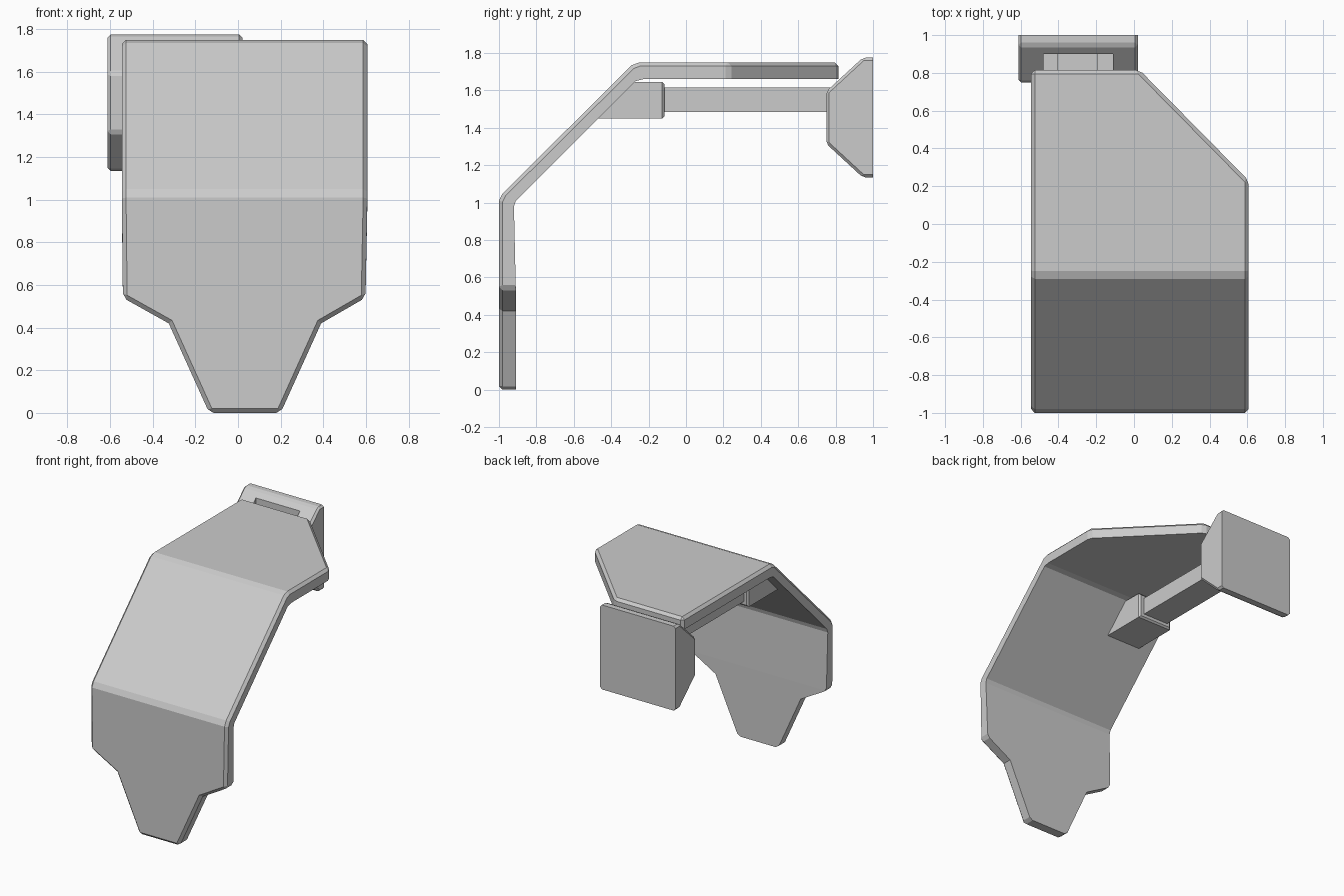
import bpy, bmesh

if "Cube" in bpy.data.objects:
    bpy.data.objects.remove(bpy.data.objects["Cube"])


def finish(name, bm):
    bmesh.ops.recalc_face_normals(bm, faces=bm.faces)
    mesh = bpy.data.meshes.new(name)
    bm.to_mesh(mesh)
    bm.free()
    obj = bpy.data.objects.new(name, mesh)
    bpy.context.collection.objects.link(obj)
    return obj


def prism(name, profile, x0, x1, bevel=0.0, keep=lambda e: True):
    """Extrude a (y, z) profile along x, bevelling the edges chosen by keep."""
    bm = bmesh.new()
    a = [bm.verts.new((x0, y, z)) for y, z in profile]
    b = [bm.verts.new((x1, y, z)) for y, z in profile]
    bm.faces.new(a)
    bm.faces.new(b[::-1])
    n = len(a)
    for i in range(n):
        j = (i + 1) % n
        bm.faces.new((a[i], b[i], b[j], a[j]))
    bmesh.ops.recalc_face_normals(bm, faces=bm.faces)
    if bevel:
        bmesh.ops.bevel(bm, geom=[e for e in bm.edges if keep(e)], offset=bevel,
                        segments=1, affect='EDGES', profile=0.5)
    return finish(name, bm)


def box(y0, y1, z0, z1):
    return [(y0, z0), (y1, z0), (y1, z1), (y0, z1)]


# Bent shell: outer y, z, inner y, z, left x, right x
rows = [
    (-1.0, 0.0, -0.91, 0.0, -0.135, 0.20),
    (-1.0, 0.42, -0.91, 0.42, -0.325, 0.39),
    (-1.0, 0.54, -0.91, 0.54, -0.54, 0.598),
    (-1.0, 1.01, -0.92, 0.98, -0.545, 0.607),
    (-0.98, 1.05, -0.91, 1.01, -0.545, 0.607),
    (-0.29, 1.735, -0.27, 1.65, -0.545, 0.607),
    (-0.25, 1.75, -0.23, 1.66, -0.545, 0.607),
    (0.23, 1.75, 0.23, 1.66, -0.545, 0.607),
    (0.815, 1.75, 0.815, 1.66, -0.545, 0.03),
]
bm = bmesh.new()
rings = [[bm.verts.new(p) for p in ((l, oy, oz), (r, oy, oz), (r, iy, iz), (l, iy, iz))]
         for oy, oz, iy, iz, l, r in rows]
for p, q in zip(rings, rings[1:]):
    for i in range(4):
        j = (i + 1) % 4
        bm.faces.new((p[i], p[j], q[j], q[i]))
bm.faces.new(rings[0])
bm.faces.new(rings[-1][::-1])
bmesh.ops.recalc_face_normals(bm, faces=bm.faces)

# Chamfer the outer rim and the outline corners
rim = []
for p, q in zip(rings, rings[1:]):
    rim += [bm.edges.get((p[0], q[0])), bm.edges.get((p[1], q[1]))]
for ring in (rings[0], rings[-1]):
    rim += [bm.edges.get((ring[a], ring[b])) for a, b in ((0, 1), (1, 2), (3, 0))]
for a, b in ((1, 2), (3, 0)):
    rim.append(bm.edges.get((rings[2][a], rings[2][b])))
rim.append(bm.edges.get((rings[7][1], rings[7][2])))
bmesh.ops.bevel(bm, geom=rim, offset=0.02, segments=1, affect='EDGES', profile=0.5)
finish("bent_shell", bm)

# Wedge block joining the arm to the shell
prism("arm_mount", [(-0.48, 1.45), (-0.115, 1.45), (-0.115, 1.645), (-0.285, 1.645)],
      -0.44, -0.15, 0.012, lambda e: all(v.co.y > -0.2 for v in e.verts))

# Straight arm
prism("arm", box(-0.13, 0.91, 1.485, 1.615), -0.405, -0.19)

# Rear pad with a pocket around the arm
pad = prism("rear_pad", [(0.75, 1.315), (0.75, 1.595), (0.945, 1.775), (1.0, 1.775),
                         (1.0, 1.135), (0.945, 1.135)], -0.612, 0.02, 0.015,
            lambda e: not all(v.co.y > 0.99 for v in e.verts))
cutter = prism("pocket_cutter", box(0.6, 0.9, 1.38, 1.85), -0.48, -0.11)
cutter.hide_render = True
cutter.hide_viewport = True
cut = pad.modifiers.new("pocket", 'BOOLEAN')
cut.operation = 'DIFFERENCE'
cut.solver = 'EXACT'
cut.object = cutter
